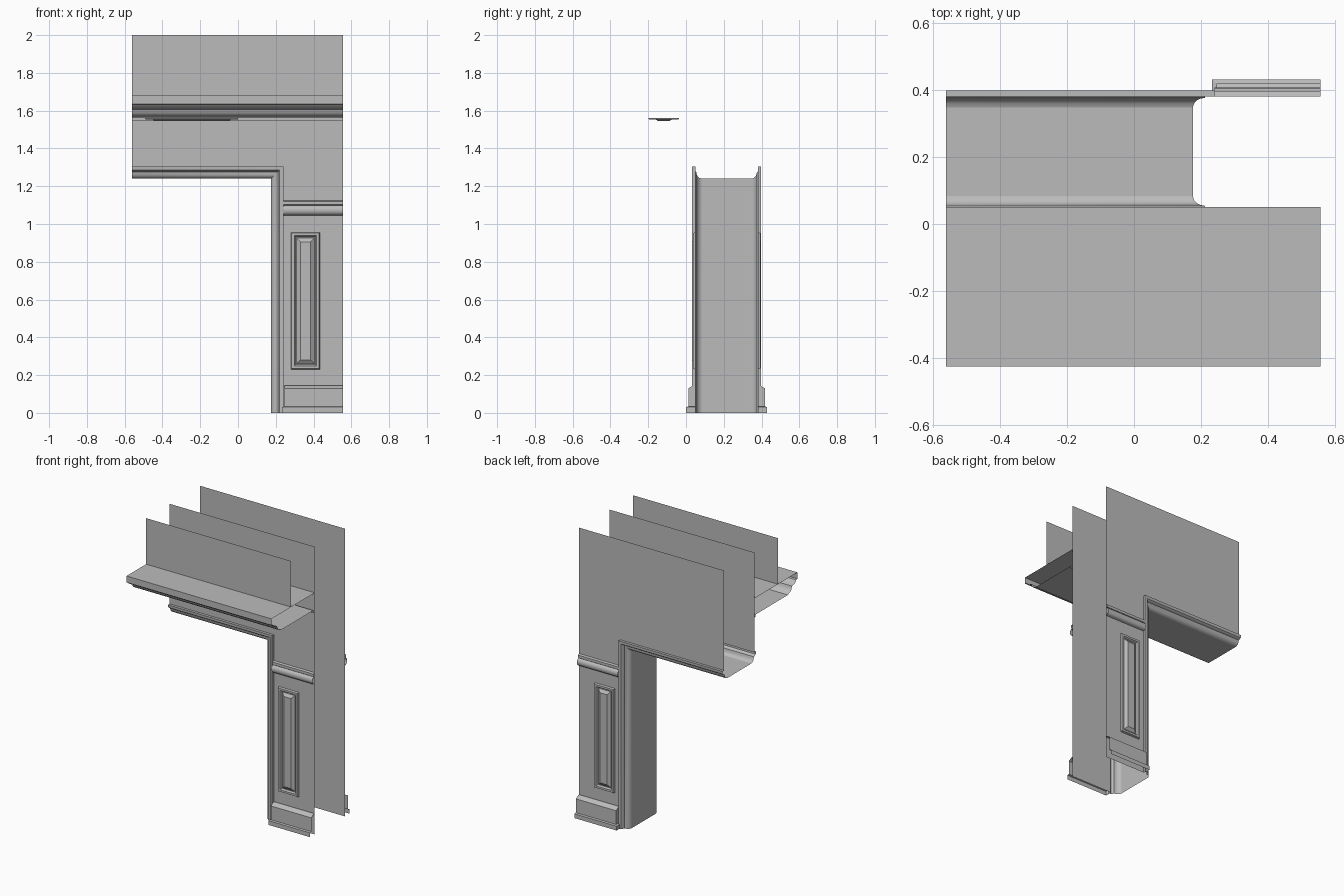
import bpy, bmesh, math
from mathutils import Vector

cube = bpy.data.objects.get("Cube")
if cube:
    bpy.data.objects.remove(cube, do_unlink=True)

LEFT, RIGHT, TOP = -0.56, 0.555, 2.0      # overall extents
WALL, MID = 0.05, 0.215                   # front wall plane, wall centre plane
JAMB, HEAD, TRIM = 0.175, 1.24, 0.065     # opening edge, opening height, casing width

grey = bpy.data.materials.new("plaster_grey")
grey.use_nodes = True
grey.diffuse_color = (0.5, 0.5, 0.5, 1)
grey.node_tree.nodes["Principled BSDF"].inputs["Base Color"].default_value = (0.5, 0.5, 0.5, 1)


def finish(name, bm, facing, smooth=False):
    """Turn the sheet towards `facing` and make it an object."""
    total = sum((f.normal * f.calc_area() for f in bm.faces), Vector())
    if total.dot(Vector(facing)) < 0:
        bmesh.ops.reverse_faces(bm, faces=bm.faces[:])
    mesh = bpy.data.meshes.new(name)
    bm.to_mesh(mesh)
    bm.free()
    mesh.materials.append(grey)
    obj = bpy.data.objects.new(name, mesh)
    bpy.context.collection.objects.link(obj)
    if smooth:
        bpy.ops.object.select_all(action='DESELECT')
        obj.select_set(True)
        bpy.context.view_layer.objects.active = obj
        bpy.ops.object.shade_smooth_by_angle(angle=math.radians(35))


def loft(name, rings, facing, closed=False, cap=False, smooth=False):
    """Join matching rings of points with quads."""
    bm = bmesh.new()
    rows = [[bm.verts.new(p) for p in ring] for ring in rings]
    n = len(rows[0])
    for a, b in zip(rows, rows[1:]):
        for i in range(n if closed else n - 1):
            j = (i + 1) % n
            bm.faces.new((a[i], a[j], b[j], b[i]))
    if cap:
        bm.faces.new(rows[-1])
    bm.normal_update()
    finish(name, bm, facing, smooth)


def around_opening(points):
    """Sweep (distance from opening, y) points along the header and down the jamb."""
    return [[(LEFT, y, HEAD + d) for d, y in points],
            [(JAMB + d, y, HEAD + d) for d, y in points],
            [(JAMB + d, y, 0) for d, y in points]]


def panel(name, centre, half, to_world, facing, heights):
    """Raised frame, groove and bevelled field as stepped rectangles."""
    frame, field = heights
    steps = [(0, 0), (0.004, frame), (0.018, frame), (0.025, 0.002), (0.03, 0.002), (0.05, field)]
    rings = []
    for inset, h in steps:
        u, v = half[0] - inset, half[1] - inset
        rings.append([to_world(centre[0] + su * u, centre[1] + sv * v, h)
                      for su, sv in ((-1, -1), (1, -1), (1, 1), (-1, 1))])
    loft(name, rings, facing, closed=True, cap=True)


casing = [(0, 0.083), (0.004, 0.071), (0.012, 0.062), (0.022, 0.057), (0.036, 0.054),
          (0.04, 0.042), (0.046, 0.034), (TRIM, 0.032), (TRIM, WALL)]
rail = [(0, 1.125), (0.014, 1.12), (0.014, 1.102)] + [
    (0.008 + 0.018 * math.sin(t), 1.073 + 0.025 * math.cos(t))
    for t in (math.pi * k / 8 for k in range(9))] + [(0, 1.045)]
base = [(0.05, 0), (0.05, 0.03), (0.038, 0.034), (0.038, 0.13), (0.012, 0.145), (0, 0.145)]

# Both wall faces with their trim
for side, sign in (("front", 1), ("back", -1)):
    def at(y, s=sign):
        return MID + s * (y - MID)
    out = (0, -sign, 0)
    edge, lintel = JAMB + TRIM, HEAD + TRIM

    bm = bmesh.new()
    outline = [(LEFT, TOP), (LEFT, lintel), (edge, lintel), (edge, 0), (RIGHT, 0), (RIGHT, TOP)]
    bm.faces.new([bm.verts.new((x, at(WALL), z)) for x, z in outline])
    bm.normal_update()
    finish(side + "_wall", bm, out)

    loft(side + "_opening_casing", around_opening([(d, at(y)) for d, y in casing]), out, smooth=True)
    loft(side + "_pilaster_rail",
         [[(x, at(WALL - o), z) for o, z in rail] for x in (edge, RIGHT)], out, smooth=True)

    corner = [min(0.245, 0.283 - o) for o, z in base]
    loft(side + "_pilaster_base", [
        [(c, at(WALL), z) for c, (o, z) in zip(corner, base)],
        [(c, at(WALL - o), z) for c, (o, z) in zip(corner, base)],
        [(RIGHT, at(WALL - o), z) for o, z in base]], out)

    panel(side + "_pilaster_panel", (0.357, 0.593), (0.077, 0.363),
          lambda u, v, h: (u, at(WALL - 0.001 - h), v), out, (0.013, 0.017))

# Inside of the opening
inner = casing[0][1]
loft("opening_lining", around_opening([(0, inner), (0, 2 * MID - inner)]), (-1, 0, -1))

# Cornice shelf, moulding and soffit
cornice = [(WALL, 1.68), (-0.425, 1.68), (-0.425, 1.635), (-0.412, 1.632), (-0.404, 1.622),
           (-0.39, 1.612), (-0.365, 1.607), (-0.362, 1.6), (-0.358, 1.585), (-0.345, 1.573),
           (-0.325, 1.568), (-0.32, 1.563), (0.035, 1.563), (0.035, 1.546), (WALL, 1.546)]
loft("cornice", [[(x, y, z) for y, z in cornice] for x in (LEFT, RIGHT)], (0, -1, 0), smooth=True)
panel("soffit_panel", (-0.245, -0.118), (0.247, 0.082),
      lambda u, v, h: (u, v, 1.562 - h), (0, 0, -1), (0.01, 0.016))

# Upright board above the cornice
loft("upper_board", [[(x, -0.21, 1.68), (x, -0.21, TOP)] for x in (LEFT, RIGHT)], (0, -1, 0))
